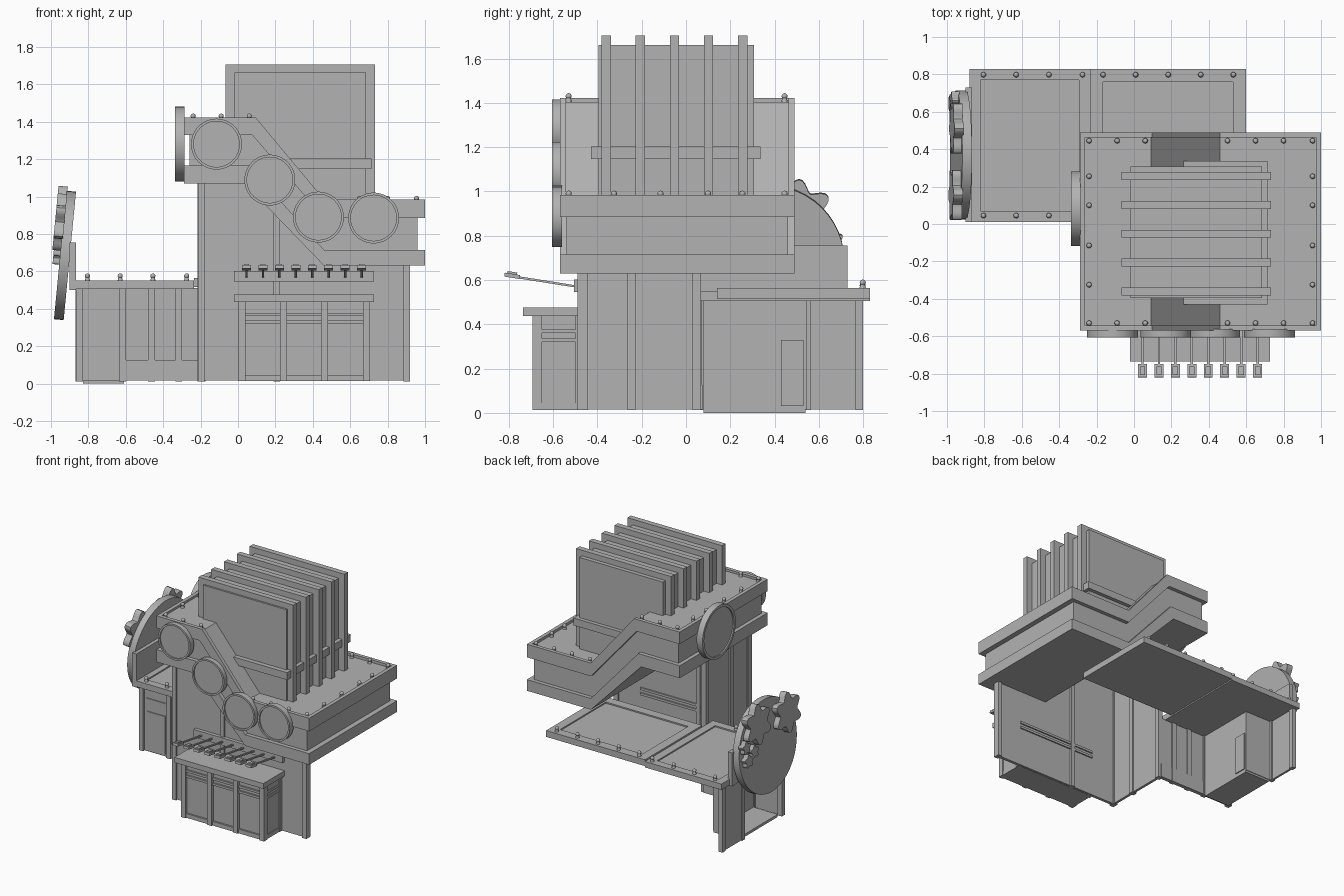
import bpy, bmesh, math
from mathutils import Matrix, Vector

cube = bpy.data.objects.get("Cube")
if cube:
    bpy.data.objects.remove(cube, do_unlink=True)

grey = bpy.data.materials.new("plain_grey")
grey.use_nodes = True
grey.diffuse_color = (0.45, 0.45, 0.45, 1)
grey.node_tree.nodes["Principled BSDF"].inputs["Base Color"].default_value = (0.45, 0.45, 0.45, 1)


def finish(name, bm, smooth=False):
    bmesh.ops.recalc_face_normals(bm, faces=bm.faces)
    mesh = bpy.data.meshes.new(name)
    bm.to_mesh(mesh)
    bm.free()
    mesh.materials.append(grey)
    if smooth:
        mesh.shade_smooth()
        mesh.set_sharp_from_angle(angle=math.radians(35))
    ob = bpy.data.objects.new(name, mesh)
    bpy.context.collection.objects.link(ob)
    return ob


def box(name, x, y, z):
    bm = bmesh.new()
    size = Matrix.Diagonal((x[1] - x[0], y[1] - y[0], z[1] - z[0], 1))
    mid = Matrix.Translation([(a + b) / 2 for a, b in (x, y, z)])
    bmesh.ops.create_cube(bm, size=1, matrix=mid @ size)
    return finish(name, bm)


def extrude(name, points, vector, matrix=Matrix(), smooth=False):
    bm = bmesh.new()
    face = bm.faces.new([bm.verts.new(p) for p in points])
    new = bmesh.ops.extrude_face_region(bm, geom=[face])["geom"]
    bmesh.ops.translate(bm, vec=vector, verts=[v for v in new if isinstance(v, bmesh.types.BMVert)])
    bm.transform(matrix)
    return finish(name, bm, smooth)


def prism(name, profile, y0, y1):
    return extrude(name, [(x, y0, z) for x, z in profile], (0, y1 - y0, 0))


def disc(name, centre, axis, radius, depth, lip):
    """Round plate whose face is sunk inside a raised lip."""
    bm = bmesh.new()
    bmesh.ops.create_cone(bm, cap_ends=True, segments=48, radius1=radius, radius2=radius, depth=depth)
    cap = max(bm.faces, key=lambda f: f.calc_center_median().z)
    if lip:
        bmesh.ops.inset_region(bm, faces=[cap], thickness=lip)
        inner = bmesh.ops.extrude_face_region(bm, geom=[cap])["geom"]
        bmesh.ops.delete(bm, geom=[cap], context="FACES_ONLY")
        bmesh.ops.translate(bm, vec=(0, 0, -0.01), verts=[v for v in inner if isinstance(v, bmesh.types.BMVert)])
    turn = Vector(axis).to_track_quat("Z", "Y").to_matrix().to_4x4()
    bm.transform(Matrix.Translation(centre) @ turn)
    return finish(name, bm, True)


def bolts(name, places):
    bm = bmesh.new()
    for x, y, z in places:
        bmesh.ops.create_cone(bm, cap_ends=True, segments=10, radius1=0.015, radius2=0.01, depth=0.02,
                              matrix=Matrix.Translation((x, y, z + 0.008)))
        bmesh.ops.create_icosphere(bm, subdivisions=2, radius=0.014, matrix=Matrix.Translation((x, y, z + 0.025)))
    finish(name, bm, True)


# Stepped canopy: high shelf, slope and low shelf
def stepped(x0, x1, bottom, top):
    (bh, bl, bk), (th, tl, tk) = bottom, top
    return [(x0, bh), (bk, bh), (0.46, bl), (x1, bl), (x1, tl), (0.46, tl), (tk, th), (x0, th)]


Y0, Y1 = -0.57, 0.49
prism("canopy_lower_trim", stepped(-0.29, 1, (1.07, 0.63, 0.035), (1.165, 0.715, 0.06)), Y0, Y1)
prism("canopy_core", stepped(-0.26, 0.96, (1.1, 0.66, 0.04), (1.38, 0.94, 0.085)), Y0 + 0.03, Y1 - 0.03)
prism("canopy_upper_trim", stepped(-0.29, 1, (1.33, 0.885, 0.075), (1.405, 0.965, 0.09)), Y0, Y1)
for side, y in (("front", Y0), ("back", Y1 - 0.028)):
    prism(side + "_canopy_rim", stepped(-0.29, 1, (1.39, 0.95, 0.085), (1.422, 0.985, 0.095)), y, y + 0.028)
box("high_canopy_rim", (-0.29, -0.262), (Y0, Y1), (1.39, 1.422))
box("low_canopy_rim", (0.972, 1), (Y0, Y1), (0.95, 0.985))

rows = [-0.53, -0.325, -0.115, 0.1, 0.255, 0.445]
spots = [(-0.24, y, 1.405) for y in rows] + [(0.955, y, 0.965) for y in rows]
for y in (rows[0], rows[-1]):
    spots += [(x, y, 1.405) for x in (-0.09, 0.06)] + [(x, y, 0.965) for x in (0.5, 0.65, 0.8)]
bolts("canopy_bolts", spots)


# Tall ribbed block standing on the canopy
def on_roof(x0, x1, top):
    return [(x0, 1.37), (0.09, 1.37), (0.46, 0.94), (x1, 0.94), (x1, top), (x0, top)]


prism("tall_block", on_roof(-0.02, 0.685, 1.662), -0.395, 0.308)
for i in range(5):
    y = -0.381 + i * 0.154
    prism("block_rib", on_roof(-0.067, 0.733, 1.705), y, y + 0.042)
box("block_band", (0.265, 0.715), (-0.43, 0.337), (1.147, 1.203))

# Round plates on the canopy
for x, z in ((-0.115, 1.28), (0.17, 1.088), (0.43, 0.89), (0.725, 0.885)):
    disc("front_round_plate", (x, -0.583, z), (0, -1, 0), 0.136, 0.045, 0.014)
disc("side_round_plate", (-0.312, 0.082, 1.28), (-1, 0, 0), 0.2, 0.05, 0.02)

# Supporting walls and posts
prism("front_wall", [(-0.2, 0.015), (0.91, 0.015), (0.91, 0.65), (0.46, 0.65), (0.04, 1.09), (-0.2, 1.09)],
      -0.478, -0.455)
box("side_wall", (-0.205, -0.185), (-0.478, 0.04), (0.015, 1.09))
for x, top in ((-0.215, 1.08), (0.19, 0.93), (0.885, 0.64)):
    box("front_wall_post", (x, x + 0.035), (-0.49, -0.442), (0.012, top))
for y in (-0.265, 0.03):
    box("side_wall_post", (-0.217, -0.175), (y, y + 0.037), (0.012, 1.08))
for z in (0.32, 0.36):
    box("rear_slat", (0.02, 0.7), (-0.456, -0.445), (z, z + 0.018))

# Front counter with posts and slats
box("front_counter", (0.015, 0.695), (-0.67, -0.47), (0.015, 0.44))
box("front_counter_top", (-0.022, 0.728), (-0.735, -0.47), (0.437, 0.477))
for x in (0.003, 0.225, 0.445, 0.668):
    box("counter_post", (x, x + 0.037), (-0.693, -0.65), (0.013, 0.44))
for x in (0.003, 0.668):
    box("counter_rear_post", (x, x + 0.037), (-0.5, -0.465), (0.013, 0.44))
for z in (0.32, 0.36):
    box("counter_slat", (0.006, 0.702), (-0.683, -0.47), (z, z + 0.017))
box("counter_kick_rail", (0.01, 0.7), (-0.683, -0.47), (0.013, 0.045))

# Lever rail and eight levers
box("lever_rail", (-0.022, 0.728), (-0.505, -0.46), (0.545, 0.602))
tilt = Matrix.Rotation(math.radians(-9), 4, "X")
for i in range(8):
    x = 0.045 + i * 0.088
    for name, size, y, z in (("lever_rod", (0.012, 0.29, 0.01), -0.63, 0.592),
                             ("lever_head", (0.048, 0.07, 0.018), -0.785, 0.619),
                             ("lever_cap", (0.028, 0.045, 0.012), -0.785, 0.631)):
        bm = bmesh.new()
        bmesh.ops.create_cube(bm, size=1, matrix=Matrix.Translation((x, y, z)) @ tilt @ Matrix.Diagonal((*size, 1)))
        finish(name, bm)


# Rear counters: slab, raised rim and bolts
def counter(name, x, y, z, w):
    box(name + "_slab", x, y, (z[0], z[1] - 0.01))
    for s in (x[0], x[1] - w):
        box(name + "_end_rim", (s, s + w), y, (z[0], z[1]))
    for s in (y[0], y[1] - w):
        box(name + "_long_rim", x, (s, s + w), (z[0], z[1]))


counter("rear_left_counter", (-0.88, -0.235), (0.01, 0.83), (0.505, 0.55), 0.06)
counter("rear_right_counter", (-0.235, 0.6), (0.14, 0.83), (0.515, 0.563), 0.07)
left_x = (-0.805, -0.63, -0.455)
bolts("rear_counter_bolts", [(x, y, 0.55) for x in left_x for y in (0.045, 0.798)]
      + [(-0.275, 0.798, 0.55)] + [(-0.165 + i * 0.174, 0.798, 0.563) for i in range(5)])

# Walls below the rear counter
box("rear_front_wall", (-0.6, -0.2), (0.055, 0.07), (0.015, 0.51))
box("rear_front_skirt", (-0.6, -0.2), (0.045, 0.075), (0.015, 0.125))
for x in (-0.865, -0.635, -0.48, -0.335):
    box("rear_wall_post", (x, x + 0.036), (0.04, 0.08), (0.012, 0.51))
box("end_wall", (-0.862, -0.845), (0.54, 0.8), (0.015, 0.51))
box("end_wall_header", (-0.862, -0.845), (0.07, 0.54), (0.42, 0.51))
for y in (0.53, 0.765):
    box("end_wall_post", (-0.868, -0.835), (y, y + 0.035), (0.012, 0.51))

# Booth inside the end wall
box("booth_floor", (-0.83, -0.61), (0.08, 0.54), (0, 0.02))
box("booth_door", (-0.84, -0.62), (0.055, 0.07), (0.015, 0.51))
box("booth_door_panel", (-0.8, -0.65), (0.048, 0.06), (0.03, 0.32))
box("booth_window_panel", (-0.81, -0.64), (0.048, 0.06), (0.34, 0.42))
box("booth_inner_wall", (-0.625, -0.61), (0.07, 0.54), (0.015, 0.51))
box("booth_inner_panel", (-0.61, -0.603), (0.43, 0.53), (0.03, 0.33))
box("booth_back_wall", (-0.85, -0.61), (0.53, 0.545), (0.015, 0.51))

# Leaning wheel sign with lobed badges
box("wheel_backing", (-0.9, -0.865), (0.01, 0.73), (0.5, 0.755))
lean = math.radians(5.5)
c, s = math.cos(lean), math.sin(lean)
hub = Vector((-0.925, 0.37, 0.685))
disc("wheel", hub, (-c, 0, s), 0.345, 0.052, 0)
frame = Matrix(((0, s, -c, hub.x), (-1, 0, 0, hub.y), (0, c, s, hub.z), (0, 0, 0, 1)))


def badge(name, y, z, radius, lobes, depth):
    points = []
    for i in range(lobes * 10):
        a = math.tau * i / (lobes * 10)
        r = radius * (0.83 + 0.17 * math.cos(lobes * a))
        points.append((hub.y - y + r * math.sin(a), z - hub.z + r * math.cos(a), 0.02))
    extrude(name, points, (0, 0, depth), frame, True)


for y, z in ((0.51, 0.9), (0.155, 0.86)):
    badge("large_badge", y, z, 0.152, 6, 0.05)
for y, z in ((0.66, 0.78), (0.57, 0.72), (0.645, 0.675)):
    badge("small_badge", y, z, 0.05, 5, 0.042)
